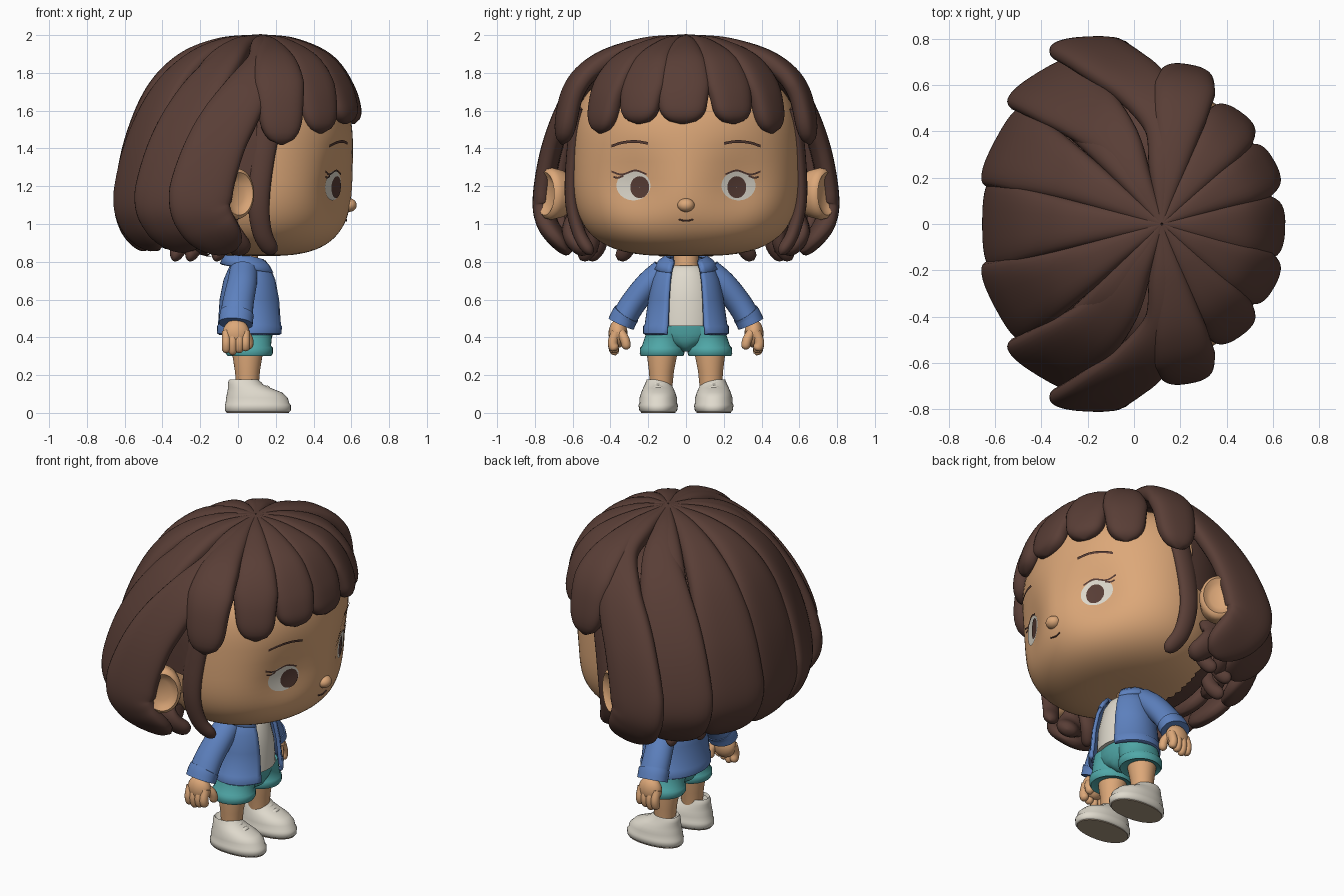
import bpy, bmesh
from math import sin, cos, pi, sqrt, exp, radians
from mathutils import Vector

cube = bpy.data.objects.get("Cube")
if cube:
    bpy.data.objects.remove(cube)


def material(name, r, g, b):
    m = bpy.data.materials.new(name)
    m.use_nodes = True
    m.diffuse_color = (r, g, b, 1)
    bsdf = m.node_tree.nodes["Principled BSDF"]
    bsdf.inputs["Base Color"].default_value = (r, g, b, 1)
    bsdf.inputs["Roughness"].default_value = 0.7
    return m


brown = material("dark brown", .10, .048, .037)
skin = material("warm skin", .72, .39, .19)
blue = material("denim blue", .11, .22, .52)
teal = material("teal", .08, .39, .39)
white = material("warm white", .74, .70, .61)
tan = material("sole tan", .40, .31, .22)


# ---------- helpers ----------
def finish(name, bm, mat, thick=0, facing=False):
    bmesh.ops.recalc_face_normals(bm, faces=bm.faces)
    if facing and sum(f.normal.x for f in bm.faces) < 0:
        bmesh.ops.reverse_faces(bm, faces=bm.faces)
    mesh = bpy.data.meshes.new(name)
    bm.to_mesh(mesh)
    bm.free()
    mesh.materials.append(mat)
    for p in mesh.polygons:
        p.use_smooth = True
    mesh.set_sharp_from_angle(angle=radians(55))
    ob = bpy.data.objects.new(name, mesh)
    bpy.context.collection.objects.link(ob)
    if thick:
        mod = ob.modifiers.new("thickness", "SOLIDIFY")
        mod.thickness, mod.offset = thick, 0
    return ob


def loft(name, rings, mat, closed=True, caps=True, thick=0, facing=False, keep=None):
    """Skin a list of point rings; keep is an optional rule for faces."""
    bm = bmesh.new()
    rows = [[bm.verts.new(p) for p in ring] for ring in rings]
    n = len(rows[0])
    for a, b in zip(rows, rows[1:]):
        for i in range(n if closed else n - 1):
            j = (i + 1) % n
            bm.faces.new((a[i], a[j], b[j], b[i]))
    if closed and caps:
        bm.faces.new(rows[0])
        bm.faces.new(rows[-1])
    if keep:
        drop = [f for f in bm.faces if not keep(f.calc_center_median())]
        bmesh.ops.delete(bm, geom=drop, context="FACES")
    return finish(name, bm, mat, thick, facing)


def power(v, e):
    return abs(v) ** e * (1 if v > 0 else -1)


def ring(cx, cy, z, rx, ry, n=32, e=1):
    return [Vector((cx + rx * power(cos(2 * pi * i / n), e),
                    cy + ry * power(sin(2 * pi * i / n), e), z)) for i in range(n)]


def arc(cx, z, rx, ry, gap, tilt=0, n=40):
    """Ring left open towards the front."""
    angles = [gap + (2 * pi - 2 * gap) * i / (n - 1) for i in range(n)]
    return [Vector((cx + rx * cos(a), ry * sin(a), z - tilt * cos(a))) for a in angles]


def smooth(points, steps=10):
    p = [Vector(q) for q in points]
    p = [2 * p[0] - p[1]] + p + [2 * p[-1] - p[-2]]
    out = []
    for a, b, c, d in zip(p, p[1:], p[2:], p[3:]):
        for k in range(steps):
            t = k / steps
            out.append(b + (c - a) * t / 2 + (a - 2.5 * b + 2 * c - d / 2) * t * t
                       + (1.5 * b - a / 2 - 1.5 * c + d / 2) * t ** 3)
    return out + [p[-2]]


def sweep(name, points, width, depth, mat, side=(1, 0, 0), round_at=1.0, n=20, e=1):
    """Tube with an oval section along a smooth path, rounded at its end."""
    path, rings = smooth(points), []
    for k, p in enumerate(path):
        t = k / (len(path) - 1)
        tangent = (path[min(k + 1, len(path) - 1)] - path[max(k - 1, 0)]).normalized()
        s = Vector(side)
        s = (s - tangent * s.dot(tangent)).normalized()
        out = s.cross(tangent)
        cut = (t - round_at) / (1 - round_at) if t > round_at else 0
        tip = max(.1, sqrt(max(0, 1 - cut ** 2.6)))
        w = width(t) if callable(width) else width
        rings.append([p + s * w * tip * power(cos(2 * pi * i / n), e)
                      + out * depth * tip * power(sin(2 * pi * i / n), e) for i in range(n)])
    return loft(name, rings, mat)


def ball(name, loc, scale, mat):
    bm = bmesh.new()
    bmesh.ops.create_uvsphere(bm, u_segments=24, v_segments=16, radius=1)
    for v in bm.verts:
        v.co = Vector([c * s + o for c, s, o in zip(v.co, scale, loc)])
    return finish(name, bm, mat)


# ---------- head ----------
HX, HZ, RX, RY, RZ, HN = .1, 1.33, .51, .6, .5, 3.2


def dent(y, z):
    return .055 * exp(-((abs(y) - .28) ** 2 + (z - 1.2) ** 2) / .03)


def face_x(y, z):
    r = (1 - abs((z - HZ) / RZ) ** HN) ** (1 / HN)
    return HX + RX * sqrt(max(0, r * r - (y / RY) ** 2)) - dent(y, z)


def skull(grow):
    rings = []
    for k in range(1, 48):
        v = -pi / 2 + pi * k / 48
        r = cos(v) ** (2 / HN) * grow
        rows = ring(HX, 0, HZ + RZ * grow * power(sin(v), 2 / HN), RX * r, RY * r, 96)
        for p in rows:
            if p.x > HX:
                p.x -= dent(p.y, p.z)
        rings.append(rows)
    return rings


loft("head", skull(1), skin)
loft("hair_cap", skull(1.04), brown,
     keep=lambda c: c.z > 1.74 or (c.x < .1 and c.z > 1.25) or c.x < -.15)
ball("nose", (face_x(0, 1.1) - .005, 0, 1.1), (.04, .045, .036), skin)
sweep("mouth", [(face_x(y, z) + .003, y, z) for y, z in ((-.038, 1.024), (0, 1.016), (.038, 1.024))],
      .004, .004, brown, side=(0, 0, 1), n=8)


def disc(name, cy, cz, ry, rz, lift, mat):
    rings = []
    for k in range(8):
        s = max(.01, k / 7)
        ys = [(cy + ry * s * cos(a), cz + rz * s * sin(a)) for a in [pi * i / 18 for i in range(36)]]
        rings.append([Vector((face_x(y, z) + lift, y, z)) for y, z in ys])
    loft(name, rings, mat, caps=False, facing=True)


def ribbon(name, points, half, s):
    line = smooth([(0, s * y, z) for y, z in points])
    rows = [[Vector((face_x(p.y, p.z + h) + .008, p.y, p.z + h)) for p in line] for h in (-half, half)]
    loft(name, rows, brown, closed=False, facing=True)


# ---------- hair ----------
CROWN = Vector((.12, 0, 0))
FRINGE = ((0, 1.95), (.35, 1.93), (.7, 1.85), (.91, 1.7), (1, 0))
BOB = ((0, 1.95), (.3, 1.93), (.57, 1.85), (.78, 1.69), (.93, 1.43), (1, 1.15), (.97, 1), (.84, 0))


def lock(name, x, y, half, end_z, shape, bow=0, depth=.055):
    """Strand from the crown to an outer point; bow bends it forwards."""
    d = Vector((x, y, 0)) - CROWN
    reach = d.length - depth
    d.normalize()
    pts = []
    for f, z in shape:
        p = CROWN + d * reach * f
        pts.append((p.x + bow * sin(pi * f ** 1.5), p.y, z or end_z))
    sweep(name, pts, lambda t: half * min(1, .12 + 1.25 * t) * (1 - .65 * max(0, t - .5)),
          depth, brown, side=(-d.y, d.x + 1.7 * bow, 0), round_at=.86, n=28, e=.78)


lock("fringe_centre", .67, -.02, .167, 1.53, FRINGE)
lock("back_hair_centre", -.655, 0, .235, .86, BOB)
lock("nape_hair_centre", -.5, 0, .2, .87, BOB)

for s, tag in ((1, "left"), (-1, "right")):
    lock("fringe_inner_" + tag, .622, s * .28, .147, 1.53, FRINGE)
    lock("fringe_middle_" + tag, .47, s * .5, .145, 1.48, FRINGE)
    lock("fringe_outer_" + tag, .24, s * .71, .155, 1.42, FRINGE)
    lock("side_hair_" + tag, -.22, s * .805, .195, .86, BOB, .2)
    lock("rear_side_hair_" + tag, -.42, s * .65, .215, .86, BOB, .1)
    lock("back_hair_" + tag, -.6, s * .36, .225, .86, BOB, .03)
    # under layers and flicked tips
    lock("inner_rear_hair_" + tag, -.3, s * .6, .17, .85, BOB)
    lock("inner_back_hair_" + tag, -.45, s * .3, .17, .87, BOB)
    sweep("under_ear_hair_" + tag, [(-.1, s * .58, 1.05), (-.08, s * .61, .98), (-.03, s * .6, .92),
                                    (.04, s * .53, .85)],
          lambda t: .1 - .04 * t, .045, brown, round_at=.8)
    for x, y in ((-.08, .5), (-.22, .46), (-.3, .3)):
        sweep("hair_flick_" + tag, [(x, s * y, 1), (x - .01, s * y, .89), (x - .04, s * (y + .06), .81)],
              lambda t: .07 * (1 - .6 * t), .04, brown, round_at=.7)
    sweep("sideburn_" + tag, [(.18, s * .57, 1.62), (.13, s * .6, 1.35), (.11, s * .605, 1.12),
                              (.13, s * .565, .95), (.19, s * .5, .84)],
          lambda t: .07 - .025 * t, .035, brown, round_at=.85)

    # ears: a shallow dish turned outwards and forwards
    axis = Vector((.55, s * .835, 0))
    across = Vector((-.835 * s, .55, 0))
    cup = ((.02, .045), (.45, .046), (.66, .058), (.82, .074), (.95, .064), (1, .035), (.9, -.03), (.6, -.1))
    loft("ear_" + tag, [[Vector((-.035, s * .685, 1.16)) + axis * h + across * r * .108 * cos(a)
                         + Vector((0, 0, r * .138 * sin(a))) for a in [pi * i / 16 for i in range(32)]]
                        for r, h in cup], skin)

    # eyes, lashes and brows
    disc("eye_white_" + tag, s * .278, 1.203, .09, .078, .004, white)
    disc("iris_" + tag, s * .257 + .012, 1.195, .05, .058, .008, brown)
    ribbon("upper_lash_" + tag, ((.21, 1.264), (.27, 1.283), (.34, 1.262), (.395, 1.278)), .005, s)
    ribbon("lash_tip_" + tag, ((.33, 1.255), (.36, 1.245), (.385, 1.25)), .005, s)
    ribbon("eyebrow_" + tag, ((.2, 1.427), (.27, 1.437), (.34, 1.43), (.395, 1.412)), .007, s)

    # sleeves and hands
    sweep("sleeve_" + tag, [(.03, s * .12, .75), (.02, s * .2, .68), (0, s * .28, .58), (-.01, s * .338, .485)],
          lambda t: .075 + .012 * t, .068, blue, n=28)
    sweep("sleeve_cuff_" + tag, [(-.005, s * .315, .525), (-.009, s * .328, .505), (-.012, s * .343, .472)],
          .09, .073, blue, n=28, e=.95)
    ball("palm_" + tag, (-.01, s * .36, .42), (.072, .05, .075), skin)
    for i in range(4):
        x = -.062 + .034 * i
        sweep("finger_" + tag, [(x, s * .37, .43), (x, s * .388, .37), (x, s * .372, .305 + .012 * abs(i - 1))],
              .024, .026, skin, round_at=.7, n=12)
    sweep("thumb_" + tag, [(.03, s * .35, .43), (.055, s * .325, .39), (.055, s * .312, .335)],
          .025, .025, skin, round_at=.7, n=12)

    # shorts, legs and shoes
    loft("shorts_leg_" + tag, [ring(.06, s * y, z, rx, ry) for y, z, rx, ry in
         ((.125, .31, .1, .095), (.127, .3, .115, .112), (.127, .315, .125, .118), (.126, .345, .125, .117),
          (.125, .355, .115, .108), (.11, .41, .12, .105), (.1, .46, .12, .1))], teal)
    loft("leg_" + tag, [ring(.05, s * y, z, r, r) for y, z, r in
         ((.125, .38, .08), (.127, .3, .079), (.13, .22, .066), (.132, .12, .058))], skin)
    loft("shoe_" + tag, [ring(cx, s * .147, z, rx, ry, 40, .92) for cx, z, rx, ry in
         ((.105, .004, .165, .09), (.105, .012, .175, .1), (.105, .042, .175, .105), (.103, .05, .169, .1),
          (.1, .08, .163, .099), (.088, .108, .145, .09), (.06, .132, .113, .08), (.04, .15, .093, .071),
          (.032, .168, .083, .064), (.03, .178, .074, .06), (.03, .16, .06, .056))], white)
    loft("shoe_sole_" + tag, [ring(.105, s * .147, z, .166, .091, 40, .92) for z in (0, .006)], tan)
    for x, z in ((.115, .152), (.155, .132)):
        sweep("shoe_lace_" + tag, [(x - .015, s * .147 - .065, z - .035), (x, s * .147, z - .002),
                                   (x - .015, s * .147 + .065, z - .035)], .015, .015, white, n=12)

# ---------- body ----------
loft("neck", [ring(.04, 0, z, r, r) for z, r in ((.74, .075), (.8, .065), (.9, .065))], skin)
loft("shirt", [ring(.065, 0, z, rx, ry) for z, rx, ry in
     ((.46, .145, .175), (.6, .14, .165), (.72, .115, .135), (.765, .09, .1), (.78, .07, .085))], white)
loft("shorts_waist", [ring(.06, 0, z, rx, ry) for z, rx, ry in
     ((.325, .06, .03), (.35, .1, .06), (.38, .115, .14), (.42, .125, .2), (.48, .128, .19))], teal)
loft("jacket", [arc(.07, z, rx, ry, gap) for z, rx, ry, gap in
     ((.42, .162, .208, .48), (.425, .172, .218, .47), (.455, .172, .218, .47), (.463, .167, .21, .47),
      (.6, .158, .19, .5), (.7, .138, .17, .52), (.76, .112, .145, .55), (.8, .085, .11, .6))],
     blue, closed=False, thick=.02)
loft("collar", [arc(.055, z, rx, ry, gap, .025) for z, rx, ry, gap in
     ((.815, .082, .085, .8), (.825, .1, .105, .7), (.8, .125, .14, .58), (.762, .145, .165, .52))],
     blue, closed=False, thick=.016)
